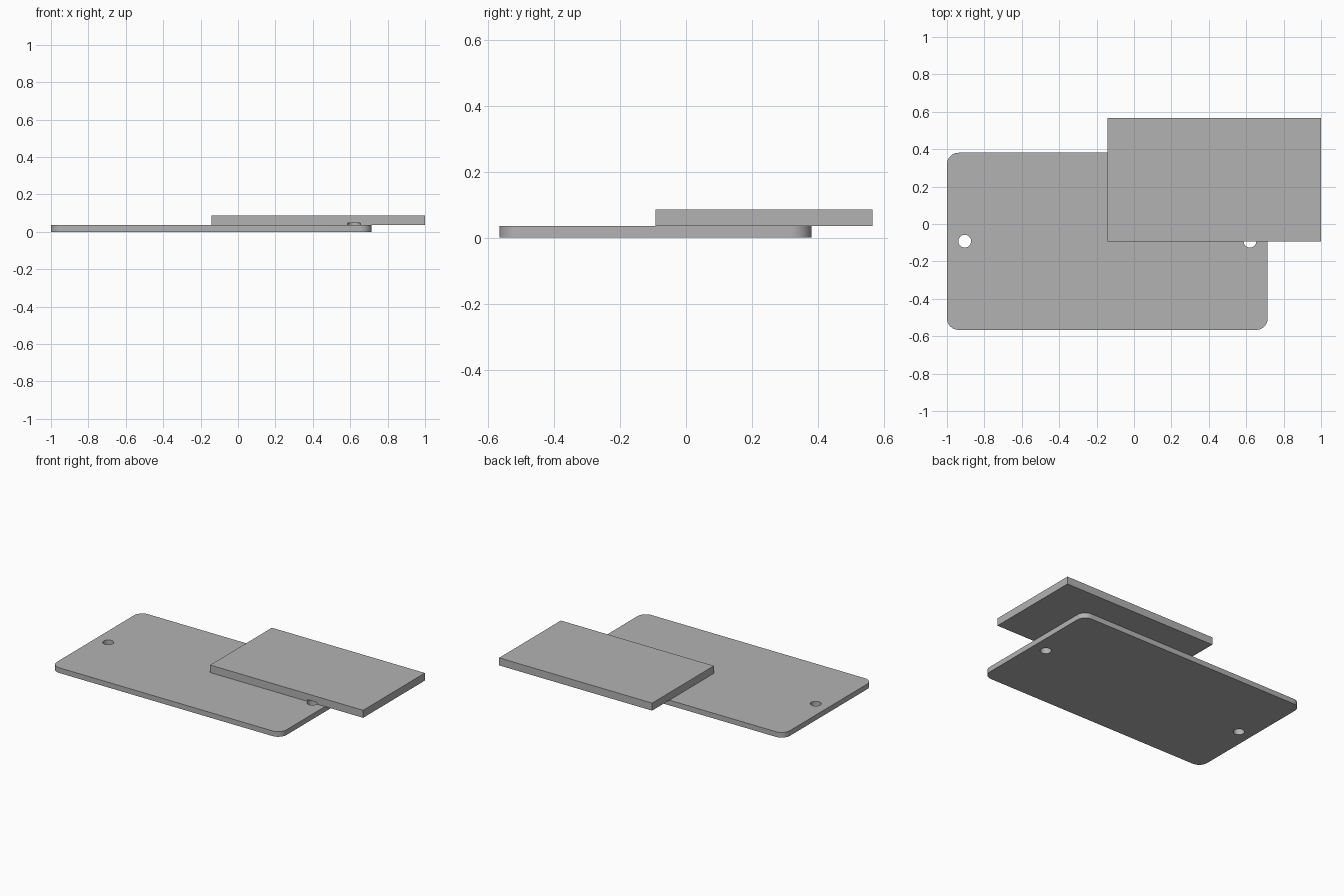
import bpy
import bmesh

default_cube = bpy.data.objects.get("Cube")
if default_cube:
    bpy.data.objects.remove(default_cube, do_unlink=True)

PLATE_TOP = 0.035
SLAB_TOP = 0.086
HOLE_Y = -0.092
HOLE_RADIUS = 0.034
POCKET_TOP = 0.047

grey = bpy.data.materials.new("plain grey")
grey.use_nodes = True
colour = (0.45, 0.45, 0.45, 1)
grey.diffuse_color = colour
grey.node_tree.nodes["Principled BSDF"].inputs["Base Color"].default_value = colour


def box(name, low, high, corner=0):
    """Box between two corners, with optional rounded upright edges."""
    bm = bmesh.new()
    bmesh.ops.create_cube(bm, size=1)
    for v in bm.verts:
        v.co = [h if c > 0 else l for c, l, h in zip(v.co, low, high)]
    if corner:
        upright = [e for e in bm.edges
                   if abs(e.verts[0].co.z - e.verts[1].co.z) > 0.001]
        bmesh.ops.bevel(bm, geom=upright, offset=corner, segments=10,
                        profile=0.5, affect='EDGES')
    mesh = bpy.data.meshes.new(name)
    bm.to_mesh(mesh)
    bm.free()
    obj = bpy.data.objects.new(name, mesh)
    bpy.context.collection.objects.link(obj)
    mesh.materials.append(grey)
    return obj


def drill(target, cutter):
    cut = target.modifiers.new(cutter.name, 'BOOLEAN')
    cut.operation = 'DIFFERENCE'
    cut.solver = 'EXACT'
    cut.object = cutter


# Rounded base plate and the block lying across its corner
plate = box("base_plate", (-1, -0.566, 0), (0.715, 0.381, PLATE_TOP), 0.062)
slab = box("upper_block", (-0.143, -0.093, PLATE_TOP), (1, 0.566, SLAB_TOP))

# Screw holes; the right-hand one also leaves a shallow pocket in the block
for name, x in (("outer_hole", -0.905), ("inner_hole", 0.62)):
    bottom = -0.05
    bpy.ops.mesh.primitive_cylinder_add(
        vertices=48, radius=HOLE_RADIUS, depth=POCKET_TOP - bottom,
        location=(x, HOLE_Y, (POCKET_TOP + bottom) / 2))
    cutter = bpy.context.object
    cutter.name = name + "_cutter"
    cutter.data.materials.append(grey)
    cutter.hide_render = True
    cutter.hide_set(True)
    drill(plate, cutter)
    if x > 0:
        drill(slab, cutter)

# Apply the cuts, then smooth the curved walls
for obj in (plate, slab):
    bpy.ops.object.select_all(action='DESELECT')
    obj.select_set(True)
    bpy.context.view_layer.objects.active = obj
    for mod in list(obj.modifiers):
        bpy.ops.object.modifier_apply(modifier=mod.name)
    bpy.ops.object.shade_smooth_by_angle(angle=0.52)

for obj in list(bpy.data.objects):
    if obj.name.endswith("_cutter"):
        bpy.data.objects.remove(obj, do_unlink=True)
